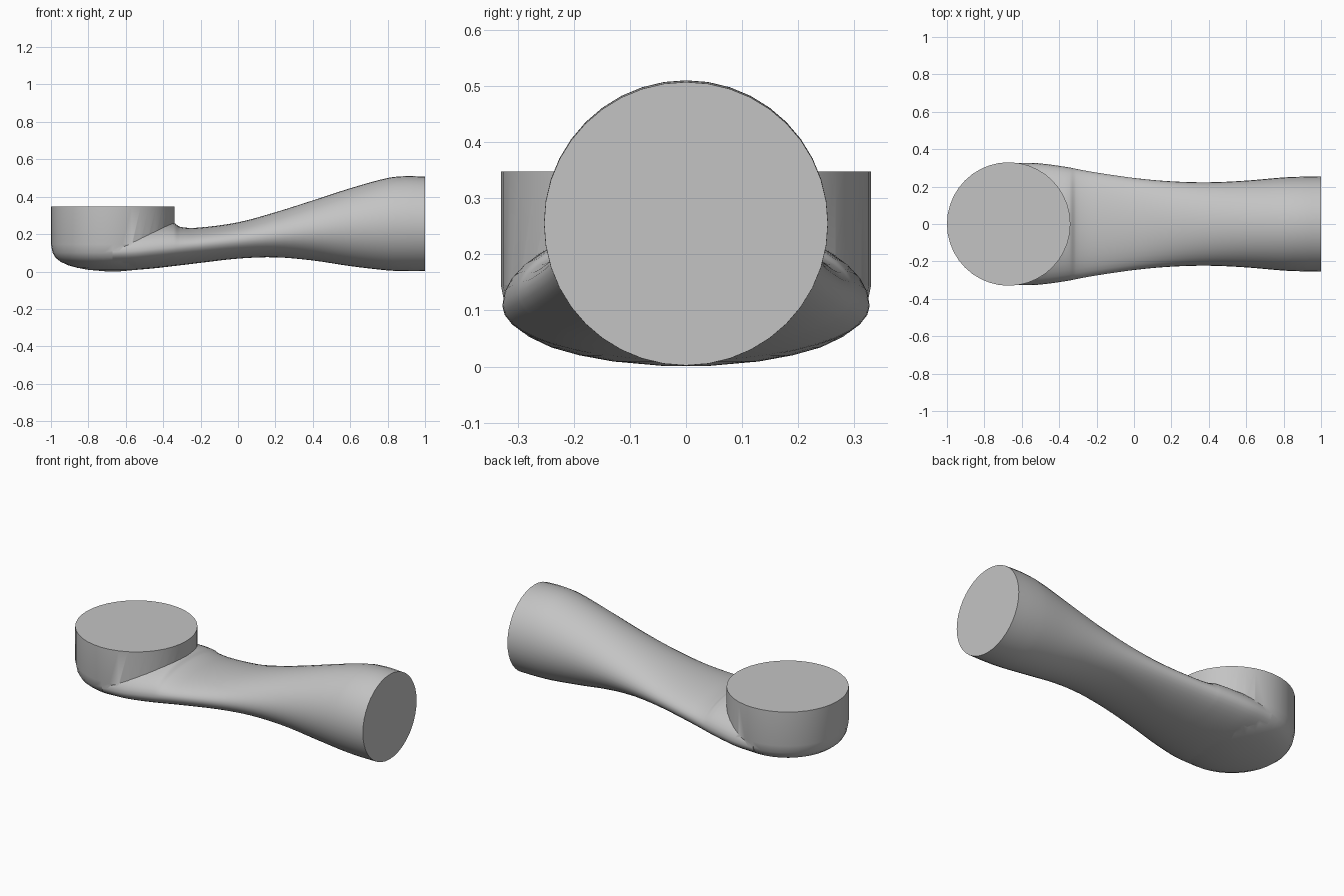
import bpy, bmesh, math

if "Cube" in bpy.data.objects:
    bpy.data.objects.remove(bpy.data.objects["Cube"])

SIDES = 40

grey = bpy.data.materials.new("plain grey")
grey.use_nodes = True
GREY = (0.55, 0.55, 0.55, 1)
grey.diffuse_color = GREY
grey.node_tree.nodes["Principled BSDF"].inputs["Base Color"].default_value = GREY


def loft(name, rings):
    """Skin closed rings of points and cap both ends."""
    bm = bmesh.new()
    loops = [[bm.verts.new(p) for p in ring] for ring in rings]
    for a, b in zip(loops, loops[1:]):
        for i in range(len(a)):
            j = (i + 1) % len(a)
            bm.faces.new((a[i], a[j], b[j], b[i]))
    bm.faces.new(loops[0])
    bm.faces.new(loops[-1])
    bmesh.ops.recalc_face_normals(bm, faces=bm.faces)
    mesh = bpy.data.meshes.new(name)
    bm.to_mesh(mesh)
    bm.free()
    mesh.materials.append(grey)
    obj = bpy.data.objects.new(name, mesh)
    bpy.context.collection.objects.link(obj)
    return obj


def spline(p0, p1, p2, p3, x):
    """Smooth value at x between stations p1 and p2, for every column."""
    h = p2[0] - p1[0]
    t = (x - p1[0]) / h
    out = []
    for a, b, c, d in zip(p0[1:], p1[1:], p2[1:], p3[1:]):
        m1 = (c - a) / (p2[0] - p0[0]) * h
        m2 = (d - b) / (p3[0] - p1[0]) * h
        out.append((2*t**3 - 3*t**2 + 1) * b + (t**3 - 2*t**2 + t) * m1
                   + (3*t**2 - 2*t**3) * c + (t**3 - t**2) * m2)
    return out


angles = [2 * math.pi * i / SIDES for i in range(SIDES)]

# Upright round inlet with a bowl-shaped floor: radius, height
bowl = [(0.04, 0.001), (0.13, 0.009), (0.19, 0.02), (0.24, 0.034), (0.28, 0.053),
        (0.305, 0.073), (0.321, 0.1), (0.33, 0.145), (0.33, 0.348)]
inlet = loft("elbow_tube", [[(-0.67 + r * math.cos(a), r * math.sin(a), z) for a in angles]
                            for r, z in bowl])

# Horizontal tube stations: x, half width, bottom, widest height, top
stations = [
    (-0.67, 0.325, 0.006, 0.105, 0.26),
    (-0.55, 0.327, 0.009, 0.11, 0.26),
    (-0.45, 0.318, 0.017, 0.12, 0.262),
    (-0.345, 0.302, 0.029, 0.13, 0.26),
    (-0.31, 0.295, 0.033, 0.134, 0.239),
    (-0.22, 0.278, 0.044, 0.143, 0.234),
    (0.0, 0.246, 0.069, 0.166, 0.263),
    (0.2, 0.228, 0.076, 0.19, 0.317),
    (0.4, 0.223, 0.059, 0.215, 0.38),
    (0.6, 0.232, 0.029, 0.238, 0.445),
    (0.8, 0.249, 0.006, 0.253, 0.5),
    (0.9, 0.253, 0.002, 0.255, 0.51),
    (1.0, 0.253, 0.002, 0.255, 0.507),
]
rings = []
last = len(stations) - 1
for k in range(last):
    near = [stations[min(max(k + o, 0), last)] for o in (-1, 0, 1, 2)]
    steps = 4
    for s in range(steps + (k == last - 1)):
        x = near[1][0] + (near[2][0] - near[1][0]) * s / steps
        w, low, mid, top = spline(*near, x)
        rings.append([(x, w * math.cos(a),
                       mid + math.sin(a) * ((top - mid) if math.sin(a) > 0 else (mid - low)))
                      for a in angles])
tube = loft("outlet_tube_joiner", rings)

# Join the two into one skin
union = inlet.modifiers.new("join", "BOOLEAN")
union.operation = "UNION"
union.solver = "EXACT"
union.object = tube
bpy.context.view_layer.objects.active = inlet
inlet.select_set(True)
tube.select_set(False)
bpy.ops.object.modifier_apply(modifier=union.name)
bpy.data.objects.remove(tube)
bpy.ops.object.shade_smooth_by_angle(angle=math.radians(35))
